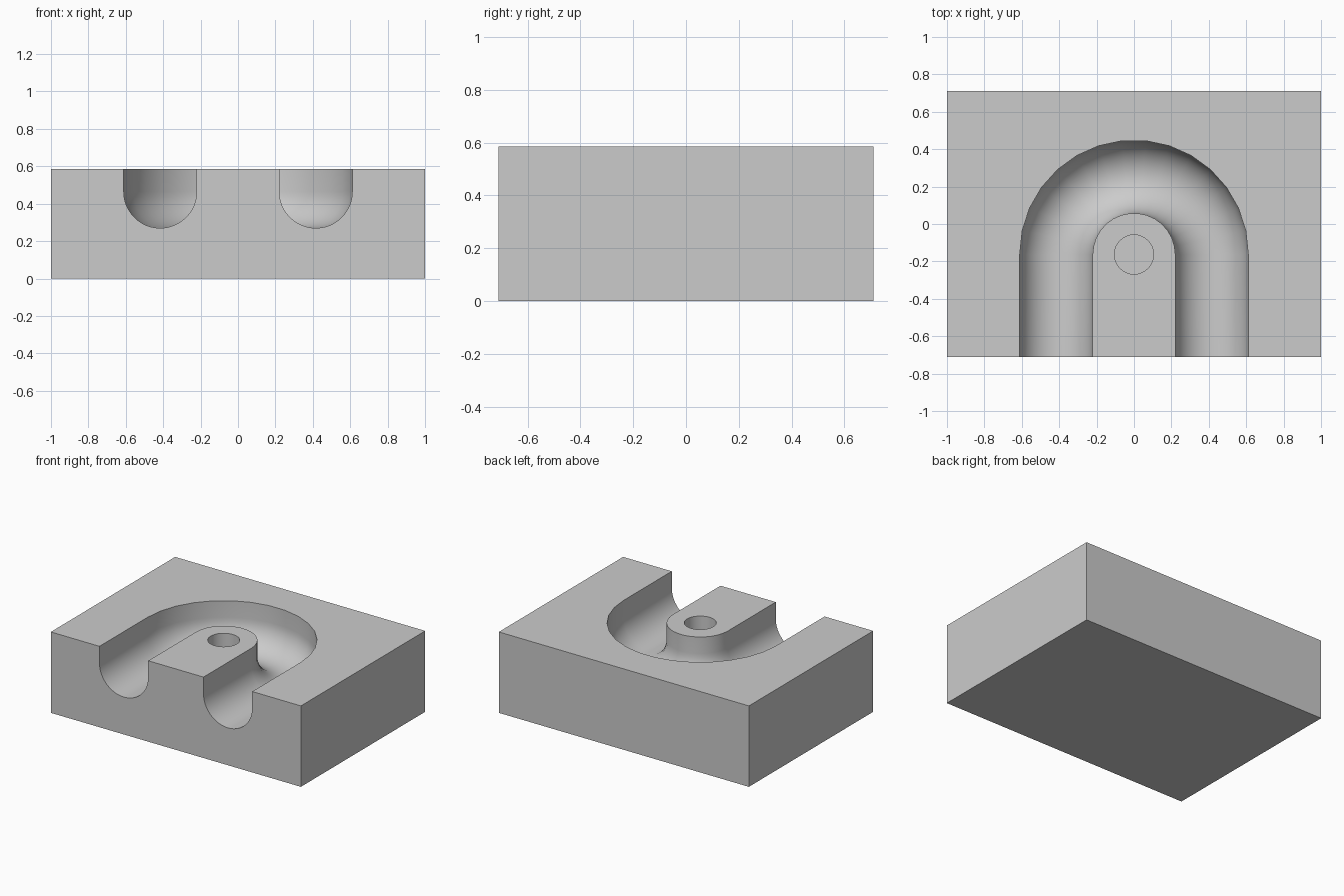
import bpy
import bmesh
from math import pi, cos, sin

HX, HY, HEIGHT = 1.0, 0.71, 0.585   # block half sizes and height
BEND_Y = -0.163                     # centre of the bend and of the hole
BEND_R = 0.416                      # radius of the channel's centre line
CHANNEL_R = 0.195
CHANNEL_Z = 0.27 + CHANNEL_R        # height where the round floor begins
HOLE_R, HOLE_DEPTH = 0.105, 0.3
OVER = 0.1                          # cutter overshoot

old = bpy.data.objects.get("Cube")
if old:
    bpy.data.objects.remove(old, do_unlink=True)


def make_object(name, bm):
    bmesh.ops.recalc_face_normals(bm, faces=bm.faces)
    mesh = bpy.data.meshes.new(name)
    bm.to_mesh(mesh)
    bm.free()
    obj = bpy.data.objects.new(name, mesh)
    bpy.context.collection.objects.link(obj)
    return obj


def cut(target, cutter):
    cutter.hide_render = True
    mod = target.modifiers.new(cutter.name, 'BOOLEAN')
    mod.operation = 'DIFFERENCE'
    mod.solver = 'EXACT'
    mod.object = cutter
    bpy.context.view_layer.objects.active = target
    bpy.ops.object.modifier_apply(modifier=mod.name)
    bpy.data.objects.remove(cutter, do_unlink=True)


# Solid block
bm = bmesh.new()
bmesh.ops.create_cube(bm, size=1)
bmesh.ops.scale(bm, vec=(2 * HX, 2 * HY, HEIGHT), verts=bm.verts)
bmesh.ops.translate(bm, vec=(0, 0, HEIGHT / 2), verts=bm.verts)
block = make_object("grooved_block", bm)

# U-shaped channel: round-bottomed profile swept along two legs and a bend
floor_steps, bend_steps = 24, 15
profile = [(CHANNEL_R, HEIGHT + OVER)]
for i in range(floor_steps + 1):
    a = -pi * i / floor_steps
    profile.append((CHANNEL_R * cos(a), CHANNEL_Z + CHANNEL_R * sin(a)))
profile.append((-CHANNEL_R, HEIGHT + OVER))

stations = [(0, -HY - OVER)]
stations += [(pi * i / bend_steps, BEND_Y) for i in range(bend_steps + 1)]
stations.append((pi, -HY - OVER))

bm = bmesh.new()
rings = [[bm.verts.new(((BEND_R + r) * cos(a), y + (BEND_R + r) * sin(a), z))
          for r, z in profile] for a, y in stations]
for ring, following in zip(rings, rings[1:]):
    for i in range(len(profile)):
        j = (i + 1) % len(profile)
        bm.faces.new((ring[i], ring[j], following[j], following[i]))
bm.faces.new(rings[0])
bm.faces.new(rings[-1])
cut(block, make_object("channel_cutter", bm))

# Blind hole in the central tongue
bm = bmesh.new()
bmesh.ops.create_cone(bm, cap_ends=True, segments=32, radius1=HOLE_R,
                      radius2=HOLE_R, depth=HOLE_DEPTH + OVER)
mid = HEIGHT + (OVER - HOLE_DEPTH) / 2
bmesh.ops.translate(bm, vec=(0, BEND_Y, mid), verts=bm.verts)
cut(block, make_object("hole_cutter", bm))

# Plain grey finish
grey = bpy.data.materials.new("plain_grey")
grey.use_nodes = True
colour = (0.6, 0.6, 0.6, 1)
grey.diffuse_color = colour
grey.node_tree.nodes["Principled BSDF"].inputs["Base Color"].default_value = colour
block.data.materials.clear()
block.data.materials.append(grey)

bpy.ops.object.select_all(action='DESELECT')
block.select_set(True)
bpy.context.view_layer.objects.active = block
bpy.ops.object.shade_smooth_by_angle(angle=pi / 6)
